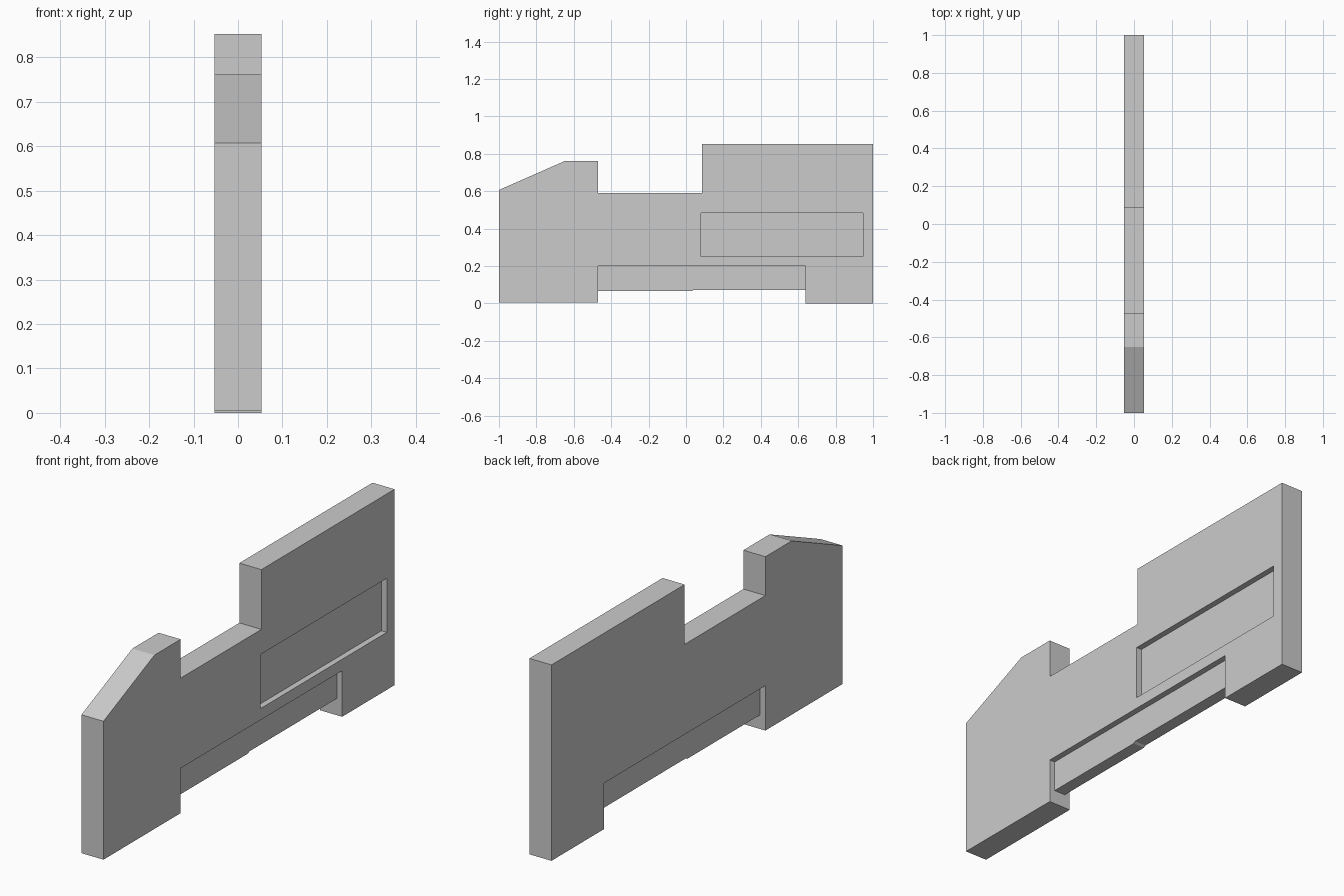
import bpy, bmesh

if "Cube" in bpy.data.objects:
    bpy.data.objects.remove(bpy.data.objects["Cube"])

HALF = 0.053   # half thickness of the body
INSET = 0.027  # half thickness of the rail, and floor of the side pocket


def extrude_profile(name, profile, x0, x1):
    """Solid from a (y, z) outline, extruded from x0 to x1."""
    bm = bmesh.new()
    face = bm.faces.new([bm.verts.new((x0, y, z)) for y, z in profile])
    moved = bmesh.ops.extrude_face_region(bm, geom=[face])["geom"]
    verts = [v for v in moved if isinstance(v, bmesh.types.BMVert)]
    bmesh.ops.translate(bm, verts=verts, vec=(x1 - x0, 0, 0))
    bmesh.ops.recalc_face_normals(bm, faces=bm.faces)
    mesh = bpy.data.meshes.new(name)
    bm.to_mesh(mesh)
    bm.free()
    obj = bpy.data.objects.new(name, mesh)
    bpy.context.collection.objects.link(obj)
    return obj


def combine(target, helper, operation):
    """Apply a boolean and discard the helper."""
    helper.hide_render = True
    mod = target.modifiers.new(helper.name, "BOOLEAN")
    mod.operation, mod.solver, mod.object = operation, "EXACT", helper
    bpy.context.view_layer.objects.active = target
    bpy.ops.object.modifier_apply(modifier=mod.name)
    bpy.data.objects.remove(helper)


# Flat body: sloped front block, low middle, tall rear block, notched underside
body = extrude_profile("body", [
    (-1, 0.005), (-0.47, 0.005), (-0.47, 0.20), (0.64, 0.20), (0.64, 0),
    (1, 0), (1, 0.852), (0.085, 0.852), (0.085, 0.592), (-0.47, 0.592),
    (-0.47, 0.761), (-0.65, 0.761), (-1, 0.607)], -HALF, HALF)

# Thinner rail bridging the underside notch, its ends buried in the body
rail = extrude_profile("rail", [
    (-0.52, 0.066), (0.03, 0.066), (0.04, 0.072), (0.69, 0.072),
    (0.69, 0.25), (-0.52, 0.25)], -INSET, INSET)
combine(body, rail, "UNION")

# Shallow rectangular pocket on the right side only
pocket = extrude_profile("pocket_cutter", [
    (0.08, 0.25), (0.947, 0.25), (0.947, 0.485), (0.08, 0.485)], INSET + 0.0005, 0.2)
combine(body, pocket, "DIFFERENCE")
